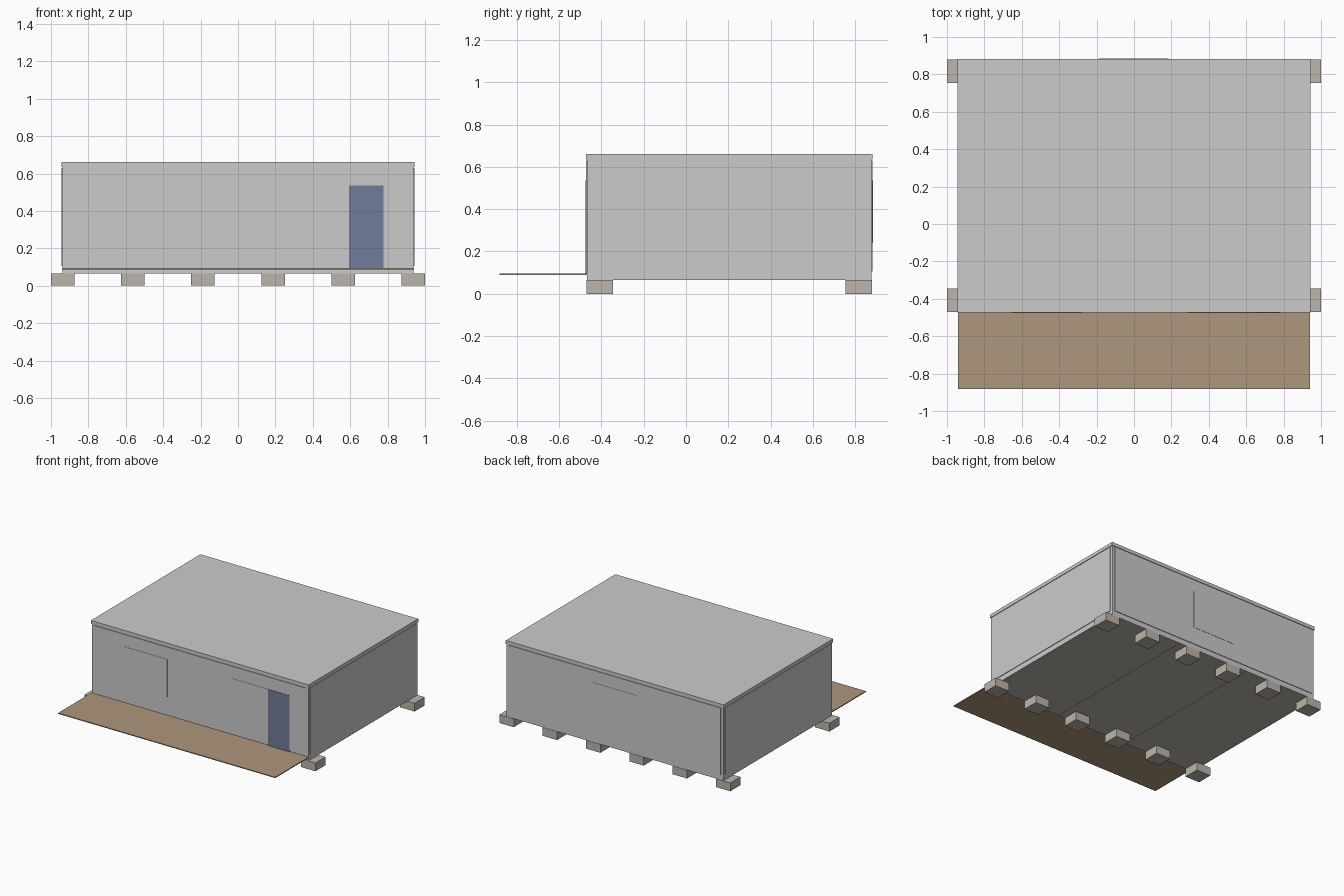
import bpy, bmesh

if "Cube" in bpy.data.objects:
    bpy.data.objects.remove(bpy.data.objects["Cube"])


def material(name, rgb):
    m = bpy.data.materials.new(name)
    m.diffuse_color = (*rgb, 1)
    m.use_nodes = True
    m.node_tree.nodes["Principled BSDF"].inputs["Base Color"].default_value = m.diffuse_color
    return m


CONCRETE = material("concrete", (0.50, 0.47, 0.41))
TIMBER = material("timber", (0.42, 0.31, 0.20))
BLUE = material("door_blue", (0.16, 0.20, 0.32))


def box(name, x, y, z, mat=None):
    """Axis-aligned box from (min, max) ranges."""
    bm = bmesh.new()
    bmesh.ops.create_cube(bm, size=1)
    for v in bm.verts:
        v.co = [r[0] + (c + 0.5) * (r[1] - r[0]) for c, r in zip(v.co, (x, y, z))]
    me = bpy.data.meshes.new(name)
    bm.to_mesh(me)
    bm.free()
    ob = bpy.data.objects.new(name, me)
    bpy.context.collection.objects.link(ob)
    if mat:
        me.materials.append(mat)
    return ob


def span(edge, inward):
    """Sorted range between two coordinates."""
    return tuple(sorted((edge, edge + inward)))


X, Y0, Y1 = 0.938, -0.468, 0.877          # frame outline
BASE, FLOOR, EAVE, TOP = 0.065, 0.095, 0.635, 0.662
P = 0.005                                 # how far panels and roof stand proud
T = 0.03                                  # frame thickness

# Concrete footings in two rows
for row, y in (("front", -0.47), ("back", 0.755)):
    for i in range(6):
        x = -1 + 0.375 * i
        box(f"footing_{row}_{i + 1}", (x, x + 0.125), (y, y + 0.125), (0, BASE), CONCRETE)

# Floor slab in three modules
w = 2 * (X - 0.008) / 3
for i in range(3):
    x = -X + 0.008 + w * i
    box(f"floor_module_{i + 1}", (x + 0.001, x + w - 0.001),
        (Y0 + 0.008, Y1 - 0.008), (BASE, FLOOR), CONCRETE)

# Frame rails, corner posts and wall panels
for name, y, s in (("front", Y0, 1), ("back", Y1, -1)):
    box(f"{name}_bottom_rail", (-X, X), span(y, s * 0.008), (BASE, 0.11))
    box(f"{name}_top_rail", (-X, X), span(y, s * T), (0.62, EAVE))
    box(f"{name}_wall", (-X + 0.02, X - 0.02), span(y - s * P, s * T), (0.105, 0.63))
for name, x, s in (("left", -X, 1), ("right", X, -1)):
    box(f"{name}_bottom_rail", span(x, s * 0.008), (Y0, Y1), (BASE, 0.11))
    box(f"{name}_top_rail", span(x, s * T), (Y0, Y1), (0.62, EAVE))
    box(f"{name}_wall", span(x - s * P, s * T), (Y0 + 0.02, Y1 - 0.02), (0.105, 0.63))
    for row, y, t in (("front", Y0, 1), ("back", Y1, -1)):
        box(f"{row}_{name}_post", span(x, s * T), span(y, t * T), (BASE, EAVE))

# Flat roof
box("roof", (-X - P, X + P), (Y0 - P, Y1 + P), (EAVE, TOP))

# Windows
for name, x in (("left", -0.655), ("right", 0.285)):
    box(f"front_window_{name}", (x, x + 0.375), (Y0 - P - 0.002, Y0 + T), (0.24, 0.535))
box("back_window", (-0.19, 0.185), (Y1 - T, Y1 + P + 0.002), (0.24, 0.535))

# Door
box("front_door", (0.593, 0.778), (Y0 - P - 0.003, Y0 + T), (FLOOR, 0.535), BLUE)

# Front deck
box("deck", (-0.94, 0.94), (-0.882, Y0), (0.088, FLOOR), TIMBER)
